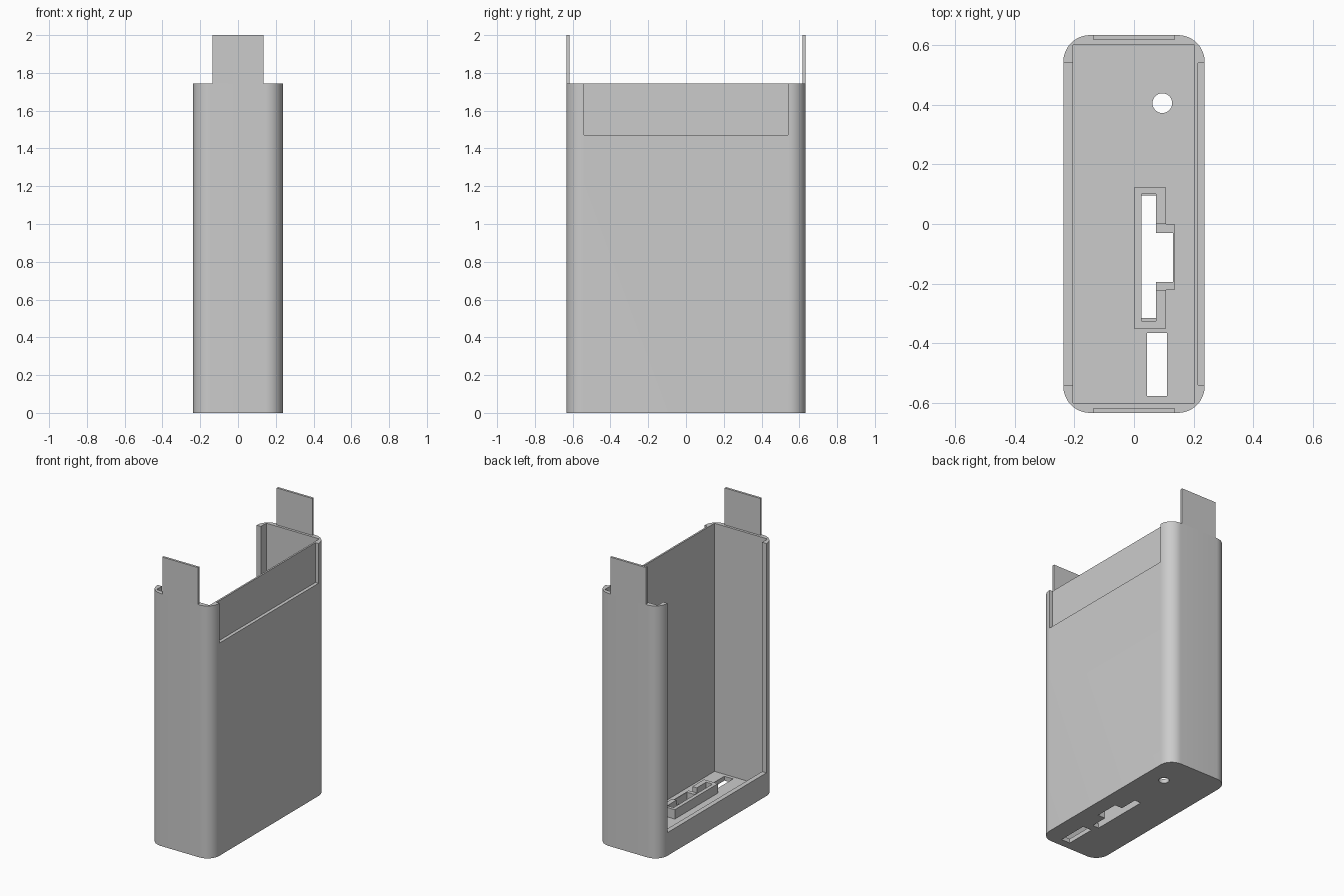
import bpy, bmesh, math
from mathutils import Matrix, Vector

if "Cube" in bpy.data.objects:
    bpy.data.objects.remove(bpy.data.objects["Cube"])

grey = bpy.data.materials.new("light grey plastic")
grey.use_nodes = True
grey.diffuse_color = (0.6, 0.6, 0.6, 1)
grey.node_tree.nodes["Principled BSDF"].inputs["Base Color"].default_value = (0.6, 0.6, 0.6, 1)

HALF_X, HALF_Y, TOP = 0.237, 0.633, 1.745
FLOOR, RADIUS, WINDOW_Y = 0.03, 0.09, 0.54


def finish(name, bm):
    bmesh.ops.recalc_face_normals(bm, faces=bm.faces)
    mesh = bpy.data.meshes.new(name)
    bm.to_mesh(mesh)
    bm.free()
    mesh.materials.append(grey)
    obj = bpy.data.objects.new(name, mesh)
    bpy.context.collection.objects.link(obj)
    return obj


def add_box(bm, x, y, z):
    """Box between (min, max) pairs on each axis."""
    size = [b - a for a, b in (x, y, z)]
    centre = Vector([(a + b) / 2 for a, b in (x, y, z)])
    bmesh.ops.create_cube(bm, size=1, matrix=Matrix.Translation(centre) @ Matrix.Diagonal((*size, 1)))


def boxes(name, *specs):
    bm = bmesh.new()
    for spec in specs:
        add_box(bm, *spec)
    return finish(name, bm)


def cut(target, cutter):
    cutter.hide_render = True
    mod = target.modifiers.new("cut", 'BOOLEAN')
    mod.operation, mod.solver, mod.object = 'DIFFERENCE', 'EXACT', cutter
    bpy.context.view_layer.objects.active = target
    bpy.ops.object.modifier_apply(modifier=mod.name)
    bpy.data.objects.remove(cutter)


# Case body: rounded-rectangle prism
bm = bmesh.new()
add_box(bm, (-HALF_X, HALF_X), (-HALF_Y, HALF_Y), (0, TOP))
uprights = [e for e in bm.edges if abs(e.verts[0].co.z - e.verts[1].co.z) > 1]
bmesh.ops.bevel(bm, geom=uprights, offset=RADIUS, segments=12, profile=0.5, affect='EDGES')
body = finish("case_body", bm)

# Cavity, open side window and shallow recess on the opposite wall
cut(body, boxes("cavity_cutter", ((-0.204, 0.202), (-0.6, 0.6), (FLOOR, 2))))
cut(body, boxes("window_cutter", ((-0.4, -0.1), (-WINDOW_Y, WINDOW_Y), (0.16, 2))))
cut(body, boxes("recess_cutter", ((0.214, 0.4), (-WINDOW_Y, WINDOW_Y), (1.47, 2))))

# Floor openings: connector slot with side bump, switch slot, round hole
cut(body, boxes("slot_cutter", ((0.025, 0.073), (-0.315, 0.095), (-0.1, 0.1))))
cut(body, boxes("bump_cutter", ((0.05, 0.13), (-0.195, -0.03), (-0.1, 0.1))))
cut(body, boxes("switch_cutter", ((0.043, 0.11), (-0.576, -0.365), (-0.1, 0.1))))
bm = bmesh.new()
bmesh.ops.create_cone(bm, cap_ends=True, segments=32, radius1=0.033, radius2=0.033, depth=0.3,
                      matrix=Matrix.Translation((0.095, 0.405, 0)))
cut(body, finish("round_hole_cutter", bm))

bpy.ops.object.select_all(action='DESELECT')
body.select_set(True)
bpy.context.view_layer.objects.active = body
bpy.ops.object.shade_smooth_by_angle(angle=math.radians(30))

# Raised collar around the connector slot, lower around its side bump
HIGH, LOW = (FLOOR, 0.095), (FLOOR, 0.06)
boxes("connector_collar",
      ((0, 0.025), (-0.35, 0.122), HIGH),
      ((0.025, 0.107), (0.1, 0.122), HIGH),
      ((0.025, 0.107), (-0.35, -0.325), HIGH),
      ((0.073, 0.107), (0, 0.1), HIGH),
      ((0.073, 0.107), (-0.325, -0.222), HIGH))
boxes("bump_collar",
      ((0.073, 0.136), (-0.03, 0), LOW),
      ((0.073, 0.136), (-0.222, -0.195), LOW),
      ((0.13, 0.136), (-0.195, -0.03), LOW))

# Thin tabs standing on the front and back walls
for name, side in (("front_tab", -1), ("back_tab", 1)):
    boxes(name, ((-0.136, 0.136), sorted((side * 0.617, side * HALF_Y)), (TOP, 2)))
